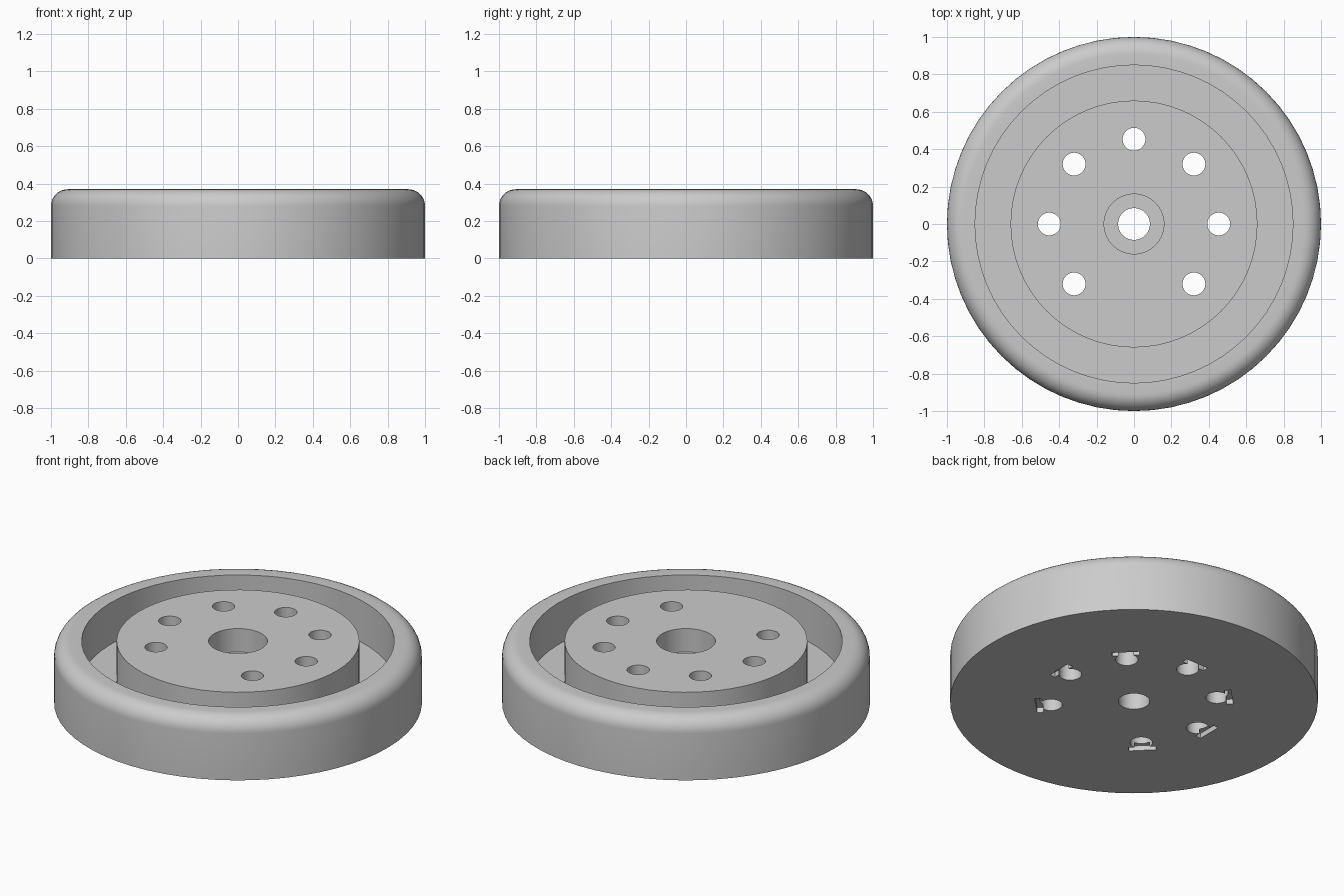
import bpy, bmesh, math
from mathutils import Matrix, Vector

cube = bpy.data.objects.get("Cube")
if cube:
    bpy.data.objects.remove(cube, do_unlink=True)

HEIGHT = 0.37
SEGMENTS = 64
FILLET = 0.09

grey = bpy.data.materials.new("light grey")
grey.use_nodes = True
grey.diffuse_color = (0.6, 0.6, 0.6, 1)
grey.node_tree.nodes["Principled BSDF"].inputs["Base Color"].default_value = grey.diffuse_color


def add_object(name, bm):
    bmesh.ops.recalc_face_normals(bm, faces=bm.faces)
    mesh = bpy.data.meshes.new(name)
    bm.to_mesh(mesh)
    bm.free()
    mesh.materials.append(grey)
    obj = bpy.data.objects.new(name, mesh)
    bpy.context.collection.objects.link(obj)
    return obj


# Wheel cross-section: bore, counterbore, hub, ring groove, rounded rim
groove_floor, ledge = HEIGHT - 0.25, HEIGHT - 0.14
profile = [(0.085, 0), (0.085, ledge), (0.16, ledge), (0.16, HEIGHT),
           (0.66, HEIGHT), (0.66, groove_floor), (0.85, groove_floor), (0.85, HEIGHT)]
for i in range(9):
    a = math.pi / 2 * (1 - i / 8)
    profile.append((1 - FILLET + FILLET * math.cos(a), HEIGHT - FILLET + FILLET * math.sin(a)))
profile.append((1, 0))

bm = bmesh.new()
rings = []
for s in range(SEGMENTS):
    a = math.tau * s / SEGMENTS
    rings.append([bm.verts.new((r * math.cos(a), r * math.sin(a), z)) for r, z in profile])
for s in range(SEGMENTS):
    here, after = rings[s], rings[(s + 1) % SEGMENTS]
    for i in range(len(profile)):
        j = (i + 1) % len(profile)
        bm.faces.new((here[i], after[i], after[j], here[j]))
wheel = add_object("wheel", bm)


def cut(name, bm):
    cutter = add_object(name, bm)
    cutter.hide_render = True
    cutter.hide_viewport = True
    mod = wheel.modifiers.new(name, "BOOLEAN")
    mod.operation = "DIFFERENCE"
    mod.solver = "EXACT"
    mod.object = cutter
    return cutter


# Seven through holes, with the front position left solid
angles = [math.radians(45 * i) for i in range(8) if i != 6]
holes, slots = bmesh.new(), bmesh.new()
for a in angles:
    turn = Matrix.Rotation(a, 4, "Z")
    bmesh.ops.create_cone(holes, cap_ends=True, segments=32, radius1=0.061, radius2=0.061, depth=1,
                          matrix=turn @ Matrix.Translation((0.453, 0, HEIGHT / 2)))
    # Shallow crosswise slot on the underside, at the outer edge of each hole
    bmesh.ops.create_cube(slots, size=1, matrix=turn @ Matrix.Translation((0.517, 0, 0))
                          @ Matrix.Diagonal((0.036, 0.15, 0.06, 1)))
cutters = [cut("hole_cutter", holes), cut("slot_cutter", slots)]

# Apply the cuts and shade
bpy.context.view_layer.update()
depsgraph = bpy.context.evaluated_depsgraph_get()
result = bpy.data.meshes.new_from_object(wheel.evaluated_get(depsgraph))
wheel.modifiers.clear()
wheel.data = result
for c in cutters:
    bpy.data.objects.remove(c, do_unlink=True)
bpy.ops.object.select_all(action="DESELECT")
wheel.select_set(True)
bpy.context.view_layer.objects.active = wheel
bpy.ops.object.shade_smooth_by_angle(angle=math.radians(30))
